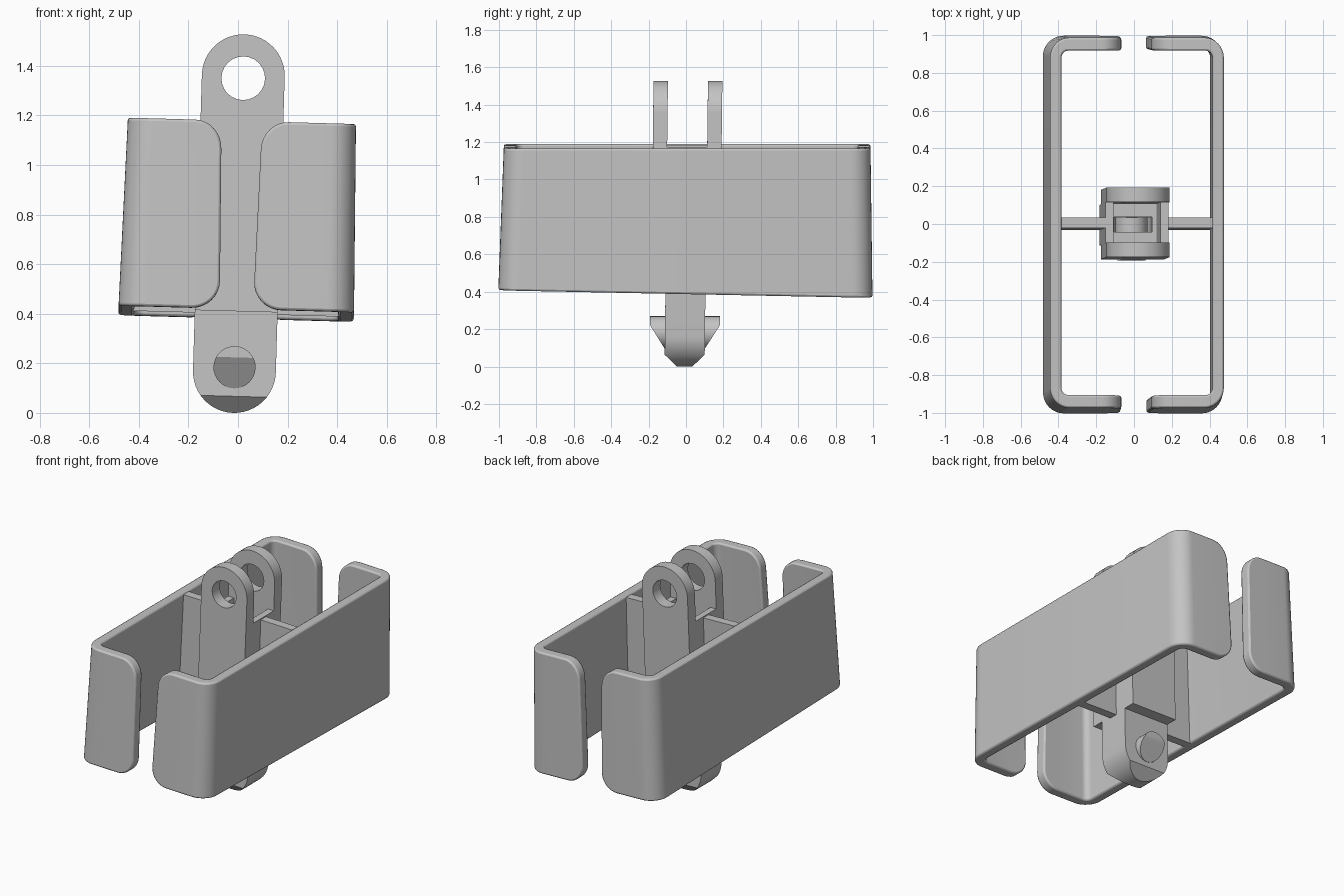
import bpy, bmesh
from math import pi, sin, cos, radians
from mathutils import Vector, Matrix

if "Cube" in bpy.data.objects:
    bpy.data.objects.remove(bpy.data.objects["Cube"], do_unlink=True)

grey = bpy.data.materials.new("plain_grey")
grey.use_nodes = True
grey.diffuse_color = (0.55, 0.55, 0.55, 1)
grey.node_tree.nodes["Principled BSDF"].inputs["Base Color"].default_value = (0.55, 0.55, 0.55, 1)

# slight lean shared by every part
MID = Vector((0, 0, 0.65))
LEAN = (Matrix.Translation(MID)
        @ Matrix(((1, 0, 0.03, 0), (0, 1, 0.012, 0), (-0.028, 0, 1, 0), (0, 0, 0, 1)))
        @ Matrix.Translation(-MID))


def arc(cx, cy, r, a0, a1, n=16):
    angles = [radians(a0 + (a1 - a0) * i / n) for i in range(n + 1)]
    return [(cx + r * cos(a), cy + r * sin(a)) for a in angles]


def prism(loops, axis, lo, hi):
    """Extrude a profile (first loop outer, others holes) along z or y."""
    bm = bmesh.new()
    edges = []
    for loop in loops:
        vs = [bm.verts.new((u, v, lo) if axis == "z" else (u, lo, v)) for u, v in loop]
        if len(loops) == 1:
            bm.faces.new(vs)
        else:
            edges += [bm.edges.new((vs[i - 1], vs[i])) for i in range(len(vs))]
    if edges:
        bmesh.ops.triangle_fill(bm, edges=edges, use_beauty=True)
    ext = bmesh.ops.extrude_face_region(bm, geom=bm.faces[:])
    top = [g for g in ext["geom"] if isinstance(g, bmesh.types.BMVert)]
    move = (0, 0, hi - lo) if axis == "z" else (0, hi - lo, 0)
    bmesh.ops.translate(bm, verts=top, vec=move)
    bmesh.ops.recalc_face_normals(bm, faces=bm.faces[:])
    return bm


def cut(bm, co, normal):
    """Slice away everything on the normal side and cap the cut."""
    geom = bm.verts[:] + bm.edges[:] + bm.faces[:]
    res = bmesh.ops.bisect_plane(bm, geom=geom, plane_co=co, plane_no=normal, clear_outer=True)
    rim = [g for g in res["geom_cut"] if isinstance(g, bmesh.types.BMEdge)]
    bmesh.ops.contextual_create(bm, geom=rim)


def finish(name, bm):
    bmesh.ops.transform(bm, matrix=LEAN, verts=bm.verts[:])
    bmesh.ops.recalc_face_normals(bm, faces=bm.faces[:])
    mesh = bpy.data.meshes.new(name)
    bm.to_mesh(mesh)
    bm.free()
    mesh.materials.append(grey)
    mesh.shade_smooth()
    mesh.set_sharp_from_angle(angle=radians(32))
    obj = bpy.data.objects.new(name, mesh)
    bpy.context.collection.objects.link(obj)
    return obj


def box(name, x0, x1, y0, y1, z0, z1):
    return finish(name, prism([[(x0, y0), (x1, y0), (x1, y1), (x0, y1)]], "z", z0, z1))


# C-shaped side shells with rounded flap corners and a slight draft
BOTTOM, TOP, OUT, FREE = 0.40, 1.178, 0.475, 0.067
R, INNER, RI = 0.11, 0.41, 0.04


def shell(name, side):
    profile = [(FREE, -1)] + arc(OUT - R, -1 + R, R, -90, 0, 10)
    profile += arc(OUT - R, 1 - R, R, 0, 90, 10) + [(FREE, 1), (FREE, 0.93)]
    profile += arc(INNER - RI, 0.93 - RI, RI, 90, 0, 6)
    profile += arc(INNER - RI, RI - 0.93, RI, 0, -90, 6) + [(FREE, -0.93)]
    bm = prism([profile], "z", BOTTOM, TOP)
    corners = []
    for e in bm.edges:
        a, b = e.verts[0].co, e.verts[1].co
        if max(a.x, b.x) < FREE + 0.001 and abs(a.z - b.z) < 0.001 and abs(a.y - b.y) < 0.1:
            corners.append(e)
    bmesh.ops.bevel(bm, geom=corners, offset=0.115, segments=8, profile=0.5, affect="EDGES")
    for v in bm.verts:
        x, y, z = v.co
        t = (z - BOTTOM) / (TOP - BOTTOM)
        x += t * 0.015 * (1 - 2 * (x - FREE) / (OUT - FREE))
        v.co = (side * x, y * (1 - 0.02 * t), z - 0.02 * y * (1 - t))
    obj = finish(name, bm)
    soft = obj.modifiers.new("soft_rim", "BEVEL")
    soft.width, soft.segments, soft.angle_limit = 0.01, 2, radians(45)


shell("left_shell", 1)
shell("right_shell", -1)

# post: two prongs with eye holes, joined by side walls, and webs to the shells
W = 0.167
for name, s in (("front", -1), ("back", 1)):
    outline = [(-W, 0.41), (W, 0.41)] + arc(0, 1.36, W, 0, 180, 24)
    hole = arc(0, 1.35, 0.088, 0, 345, 23)
    lo, hi = sorted((s * 0.107, s * 0.184))
    finish(name + "_prong", prism([outline, hole], "y", lo, hi))

for name, s in (("left", 1), ("right", -1)):
    lo, hi = sorted((s * 0.125, s * W))
    box(name + "_post_wall", lo, hi, -0.107, 0.107, 0.41, 1.178)
    lo, hi = sorted((s * (W - 0.01), s * 0.42))
    box(name + "_web", lo, hi, -0.028, 0.028, 0.40, 1.17)

# tongue: hollow core between two chamfered cheeks
TOPZ = 0.46
core = [(-W, TOPZ)] + arc(0, W, W, 180, 360, 24) + [(W, TOPZ), (0.1, TOPZ)]
core += arc(0, W, 0.1, 0, -180, 16) + [(-0.1, TOPZ)]
finish("tongue_core", prism([core], "y", -0.04, 0.04))

for name, s in (("front", -1), ("back", 1)):
    cheek = [(-W, TOPZ)] + arc(0, W, W, 180, 360, 24) + [(W, TOPZ)]
    lo, hi = sorted((s * 0.04, s * 0.107))
    bm = prism([cheek], "y", lo, hi)
    cut(bm, (0, s * 0.04, 0), (0, s, -1))
    finish(name + "_tongue_cheek", bm)

# snap pin through the tongue, bevelled underneath at both ends
pin = prism([arc(0, 0.184, 0.085, 0, 348.75, 31)], "y", -0.187, 0.187)
for s in (-1, 1):
    cut(pin, (0, s * 0.187, 0.224), (0, s * 0.12, -0.075))
finish("snap_pin", pin)
